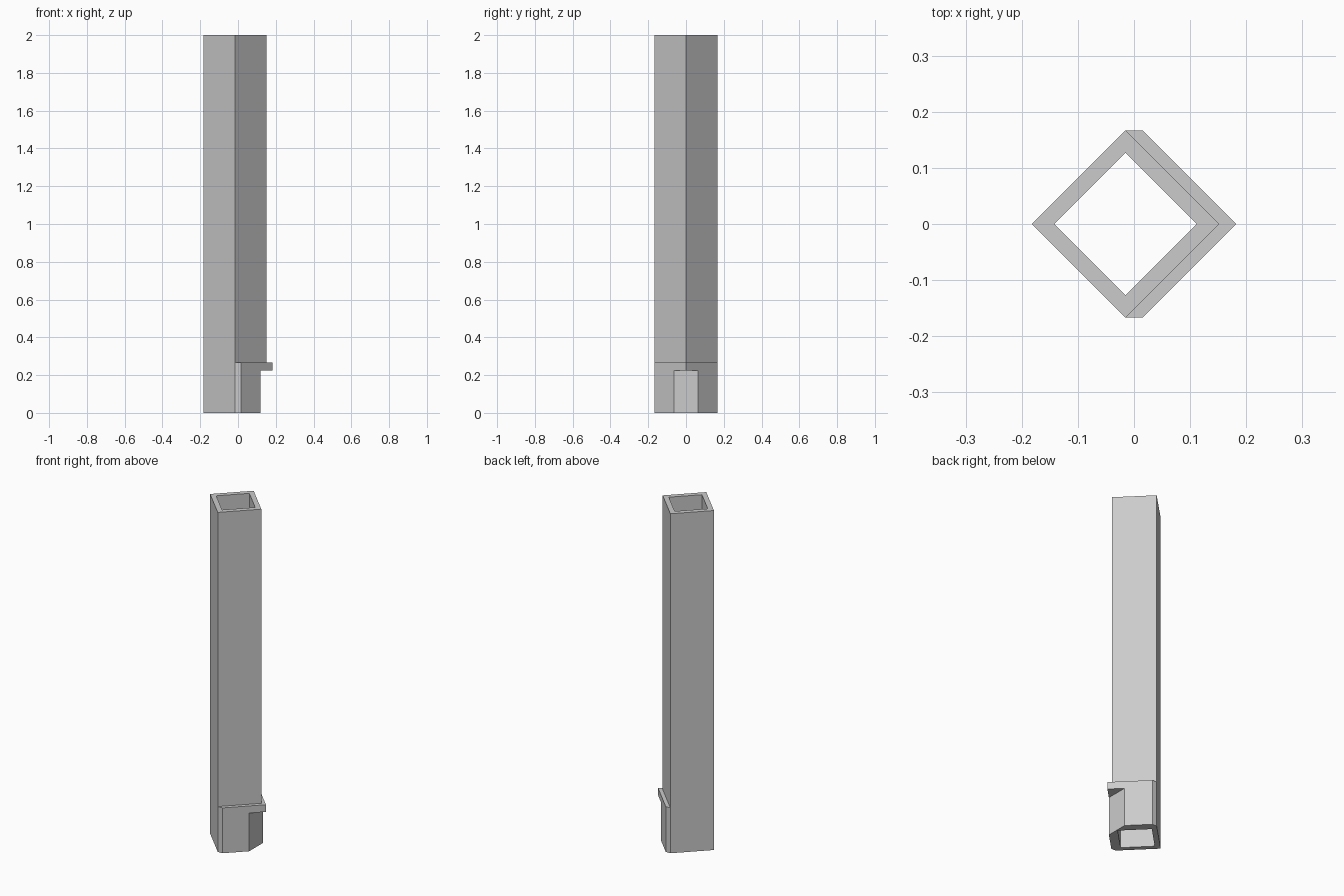
import bpy
import bmesh

cube = bpy.data.objects.get("Cube")
if cube:
    bpy.data.objects.remove(cube, do_unlink=True)

# Main dimensions
CX = -0.015          # tube axis
OUTER = 0.167        # half diagonal of the tube
BORE = 0.127         # half diagonal of the hollow
TIP = 0.182          # corner of the ledge
CUT = 0.118          # flat notch below the ledge
HEIGHT, LEDGE_TOP, LEDGE_BOTTOM = 2.0, 0.267, 0.225


def square(r):
    """Diamond outline, with repeated points to match the collar."""
    left, front, right, back = (CX - r, 0), (CX, -r), (CX + r, 0), (CX, r)
    return [left, front, front, right, right, right, back, back]


def collar(corner):
    """Diamond widened towards +x, with its corner at the given x."""
    side = TIP - OUTER
    return [(CX - OUTER, 0), (CX, -OUTER), (side, -OUTER), (CUT, CUT - TIP),
            (corner, 0), (CUT, TIP - CUT), (side, OUTER), (CX, OUTER)]


# Outlines from the foot up the outside, then down the hollow
stack = [(collar(CUT), 0), (collar(CUT), LEDGE_BOTTOM),
         (collar(TIP), LEDGE_BOTTOM), (collar(TIP), LEDGE_TOP),
         (square(OUTER), LEDGE_TOP), (square(OUTER), HEIGHT),
         (square(BORE), HEIGHT), (square(BORE), 0)]

bm = bmesh.new()
rings = [[bm.verts.new((x, y, z)) for x, y in outline] for outline, z in stack]
for a, b in zip(rings, rings[1:] + rings[:1]):
    for i in range(len(a)):
        j = (i + 1) % len(a)
        bm.faces.new((a[i], a[j], b[j], b[i]))
bmesh.ops.remove_doubles(bm, verts=bm.verts, dist=0.0005)
bmesh.ops.recalc_face_normals(bm, faces=bm.faces)

mesh = bpy.data.meshes.new("hollow_post")
bm.to_mesh(mesh)
bm.free()

# Plain grey
grey = bpy.data.materials.new("light grey")
grey.use_nodes = True
colour = (0.6, 0.6, 0.6, 1)
grey.diffuse_color = colour
grey.node_tree.nodes["Principled BSDF"].inputs["Base Color"].default_value = colour
mesh.materials.append(grey)

post = bpy.data.objects.new("hollow_post", mesh)
bpy.context.collection.objects.link(post)
